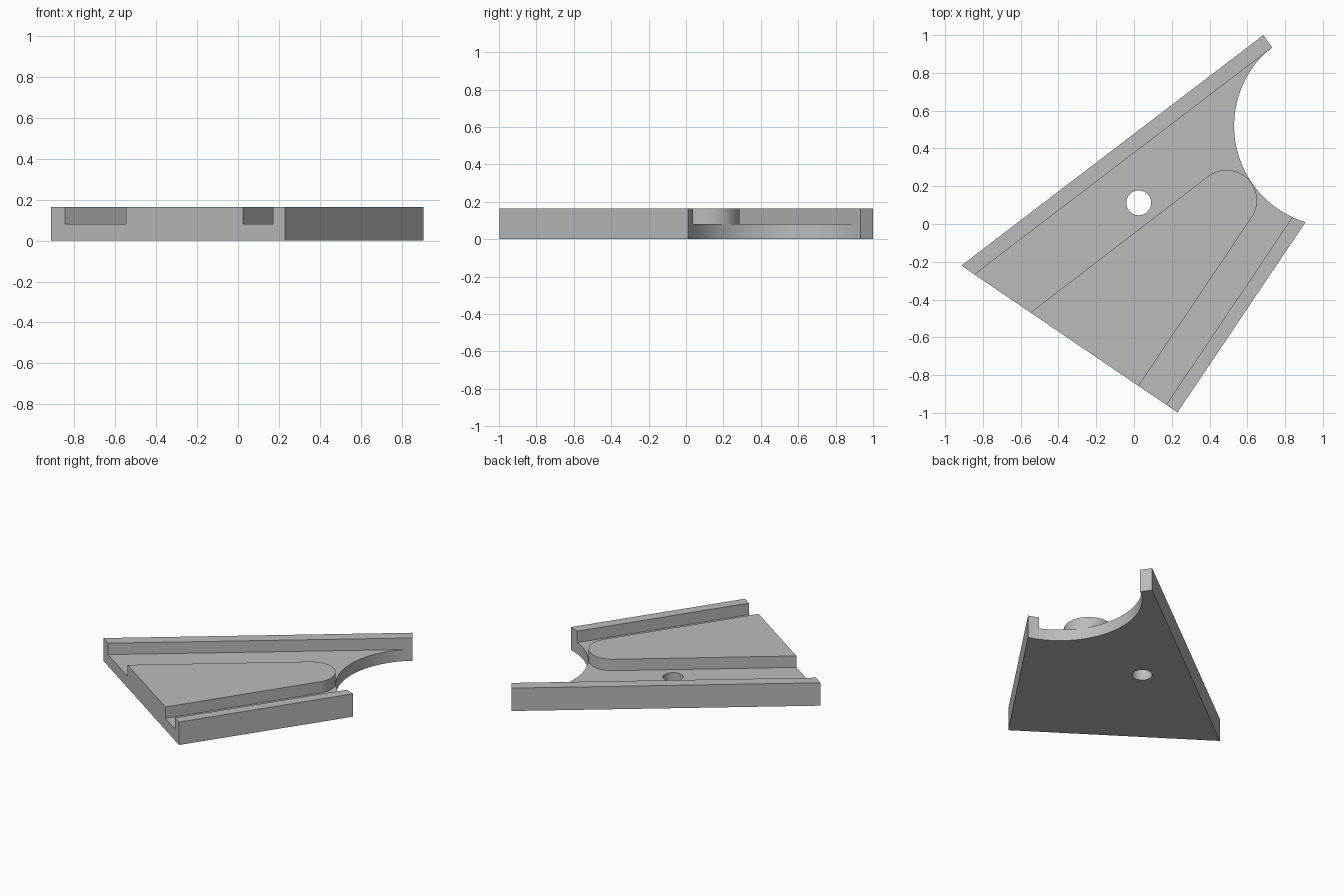
import bpy, bmesh, math

if "Cube" in bpy.data.objects:
    bpy.data.objects.remove(bpy.data.objects["Cube"])

FLOOR, TOP = 0.082, 0.164


def arc(cx, cy, r, a0, a1, n):
    """Points on an arc from angle a0 to a1 (radians)."""
    return [(cx + r * math.cos(a0 + (a1 - a0) * i / n),
             cy + r * math.sin(a0 + (a1 - a0) * i / n)) for i in range(n + 1)]


def prism(name, pts, z0, z1):
    """Extrude a flat outline from z0 to z1."""
    bm = bmesh.new()
    face = bm.faces.new([bm.verts.new((x, y, z0)) for x, y in pts])
    ext = bmesh.ops.extrude_face_region(bm, geom=[face])
    for v in ext["geom"]:
        if isinstance(v, bmesh.types.BMVert):
            v.co.z = z1
    bmesh.ops.recalc_face_normals(bm, faces=bm.faces)
    mesh = bpy.data.meshes.new(name)
    bm.to_mesh(mesh)
    bm.free()
    ob = bpy.data.objects.new(name, mesh)
    bpy.context.collection.objects.link(ob)
    return ob


def beyond(p, q, d):
    """Point d past q on the line from p to q."""
    k = d / math.dist(p, q)
    return (q[0] + (q[0] - p[0]) * k, q[1] + (q[1] - p[1]) * k)


# Plate: tapered outline with a concave scoop on the right
scoop_c, scoop_r = (1.064, 0.52), 0.534
rail_a, rail_b = (-0.844, -0.267), (0.731, 0.934)    # inner face of long rail
scoop = arc(*scoop_c, scoop_r, math.atan2(-0.512, -0.157) + 2 * math.pi,
            math.atan2(0.374, -0.381), 40)
plate = prism("bracket_plate",
              [(-0.914, -0.22), (0.23, -0.997)] + scoop + [rail_b, (0.685, 1.0)],
              0, TOP)

# Channel cutter: leaves two rails and a round-nosed island
short_a, short_b = (0.172, -0.955), (0.836, 0.034)   # inner face of short rail
isl_a, isl_b = (-0.55, -0.47), (0.025, -0.855)
nose_c, nose_r = (0.49, 0.125), 0.161
nose = arc(*nose_c, nose_r, math.radians(-34), math.radians(127.5), 28)
channel = prism("channel_cutter",
                [beyond(rail_b, rail_a, 0.2), beyond(rail_a, rail_b, 0.2),
                 (1.3, 0.9), beyond(short_a, short_b, 0.2),
                 beyond(short_b, short_a, 0.2), beyond(nose[0], isl_b, 0.2)]
                + nose + [beyond(nose[-1], isl_a, 0.2)], FLOOR, TOP + 0.2)

# Round through hole
hole = prism("hole_cutter", arc(0.025, 0.112, 0.066, 0, 2 * math.pi, 40)[:-1],
             -0.1, TOP + 0.1)

# Cut the plate and drop the cutters
bpy.context.view_layer.objects.active = plate
for cutter in (channel, hole):
    mod = plate.modifiers.new("cut", "BOOLEAN")
    mod.operation, mod.solver, mod.object = "DIFFERENCE", "EXACT", cutter
    bpy.ops.object.modifier_apply(modifier=mod.name)
    bpy.data.objects.remove(cutter)

grey = bpy.data.materials.new("grey")
grey.diffuse_color = (0.5, 0.5, 0.5, 1)
grey.use_nodes = True
grey.node_tree.nodes["Principled BSDF"].inputs["Base Color"].default_value = grey.diffuse_color
plate.data.materials.clear()
plate.data.materials.append(grey)

bpy.ops.object.select_all(action="DESELECT")
plate.select_set(True)
bpy.ops.object.shade_smooth_by_angle(angle=math.radians(30))
